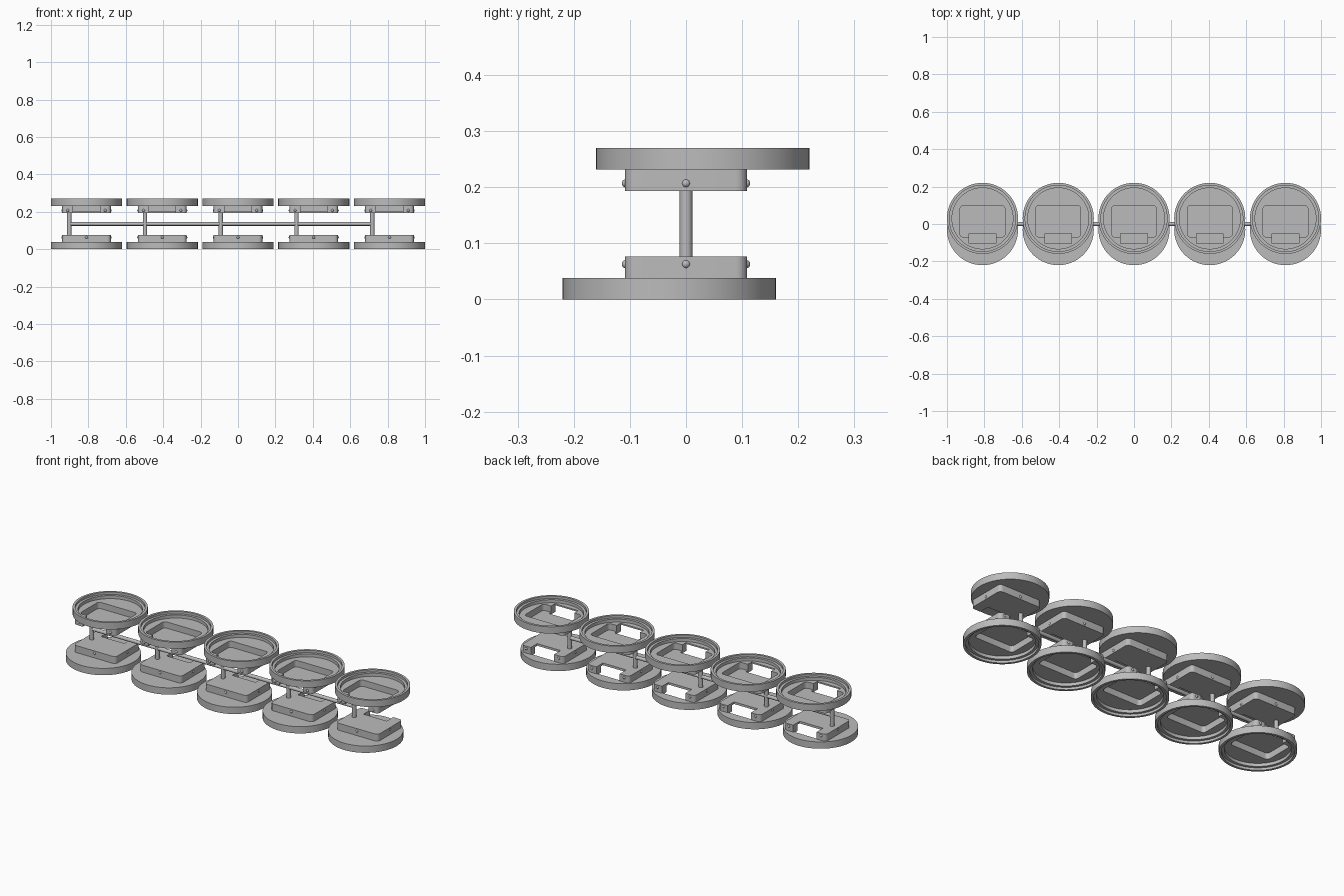
import bpy
import bmesh
import math
from mathutils import Matrix, Vector

cube = bpy.data.objects.get("Cube")
if cube:
    bpy.data.objects.remove(cube, do_unlink=True)

grey = bpy.data.materials.new("plain grey")
grey.use_nodes = True
COLOUR = (0.5, 0.5, 0.5, 1)
grey.diffuse_color = COLOUR
grey.node_tree.nodes["Principled BSDF"].inputs["Base Color"].default_value = COLOUR

MID_Z = 0.135      # mirror height between upper and lower units
DISH_Y = 0.03      # dish is offset from the housing
PITCH = 0.405


def finish(name, bm):
    mesh = bpy.data.meshes.new(name)
    bmesh.ops.recalc_face_normals(bm, faces=bm.faces)
    bm.to_mesh(mesh)
    bm.free()
    mesh.materials.append(grey)
    obj = bpy.data.objects.new(name, mesh)
    bpy.context.collection.objects.link(obj)
    return obj


def disc(name, radius, z0, z1):
    bm = bmesh.new()
    place = Matrix.Translation((0, DISH_Y, (z0 + z1) / 2))
    bmesh.ops.create_cone(bm, cap_ends=True, segments=72, radius1=radius,
                          radius2=radius, depth=z1 - z0, matrix=place)
    return finish(name, bm)


def box(name, half_x, y0, y1, z0, z1, corner=0):
    bm = bmesh.new()
    place = Matrix.Translation((0, (y0 + y1) / 2, (z0 + z1) / 2))
    size = Matrix.Diagonal((2 * half_x, y1 - y0, z1 - z0, 1))
    bmesh.ops.create_cube(bm, size=1, matrix=place @ size)
    if corner:
        upright = [e for e in bm.edges
                   if abs(e.verts[0].co.z - e.verts[1].co.z) > 0.01]
        bmesh.ops.bevel(bm, geom=upright, offset=corner, segments=6,
                        profile=0.5, affect='EDGES')
    return finish(name, bm)


def rod(name, start, end, radius):
    a, b = Vector(start), Vector(end)
    turn = (b - a).to_track_quat('Z', 'Y').to_matrix().to_4x4()
    bm = bmesh.new()
    bmesh.ops.create_cone(bm, cap_ends=True, segments=24, radius1=radius,
                          radius2=radius, depth=(b - a).length,
                          matrix=Matrix.Translation((a + b) / 2) @ turn)
    return smooth(finish(name, bm))


def smooth(obj):
    bpy.ops.object.select_all(action='DESELECT')
    obj.select_set(True)
    bpy.context.view_layer.objects.active = obj
    bpy.ops.object.shade_smooth_by_angle(angle=math.radians(30))
    return obj


def combine(base, tools):
    """Apply a list of (operation, object) booleans to base."""
    for operation, tool in tools:
        mod = base.modifiers.new("shape", 'BOOLEAN')
        mod.operation, mod.object, mod.solver = operation, tool, 'EXACT'
    graph = bpy.context.evaluated_depsgraph_get()
    mesh = bpy.data.meshes.new_from_object(base.evaluated_get(graph))
    base.modifiers.clear()
    base.data = mesh
    for _, tool in tools:
        bpy.data.objects.remove(tool, do_unlink=True)
    return base


# Dish with a stepped rim, joined to a hollow housing with an open front notch
unit = combine(disc("dish_unit", 0.19, 0.232, 0.27), [
    ('UNION', box("housing", 0.13, -0.109, 0.109, 0.193, 0.236, 0.02)),
    ('DIFFERENCE', disc("rim_cut", 0.177, 0.257, 0.3)),
    ('DIFFERENCE', disc("bowl_cut", 0.163, 0.24, 0.29)),
    ('DIFFERENCE', box("recess_cut", 0.12, -0.07, 0.099, 0.205, 0.25, 0.018)),
    ('DIFFERENCE', box("slot_cut", 0.072, -0.104, -0.052, 0.15, 0.25)),
    ('DIFFERENCE', box("front_cut", 0.072, -0.14, -0.09, 0.15, 0.232)),
])
smooth(unit)

# Round screw heads: two beside the notch, one on each other side
bm = bmesh.new()
for x, y in ((-0.1, -0.107), (0.1, -0.107), (0, 0.107), (-0.127, 0), (0.127, 0)):
    bmesh.ops.create_uvsphere(bm, u_segments=16, v_segments=10, radius=0.0075,
                              matrix=Matrix.Translation((x, y, 0.207)))
screws = smooth(finish("screw_heads", bm))

# Repeat the upper unit along the row and turn it over for the lower one
flip = Matrix.Translation((0, 0, 2 * MID_Z)) @ Matrix.Rotation(math.pi, 4, 'X')
for i in range(-2, 3):
    x = i * PITCH
    for level, turn in (("upper", Matrix.Identity(4)), ("lower", flip)):
        for part in (unit, screws):
            copy = bpy.data.objects.new(f"{level}_{part.name}_{i + 3}", part.data)
            copy.matrix_world = Matrix.Translation((x, 0, 0)) @ turn
            bpy.context.collection.objects.link(copy)
    rod(f"post_{i + 3}", (x - 0.092, 0, 0.074), (x - 0.092, 0, 0.196), 0.0115)
for part in (unit, screws):
    bpy.data.objects.remove(part, do_unlink=True)

# Long rod tying the posts together
rod("tie_rod", (-2 * PITCH - 0.092, 0, MID_Z), (2 * PITCH - 0.092, 0, MID_Z), 0.01)
